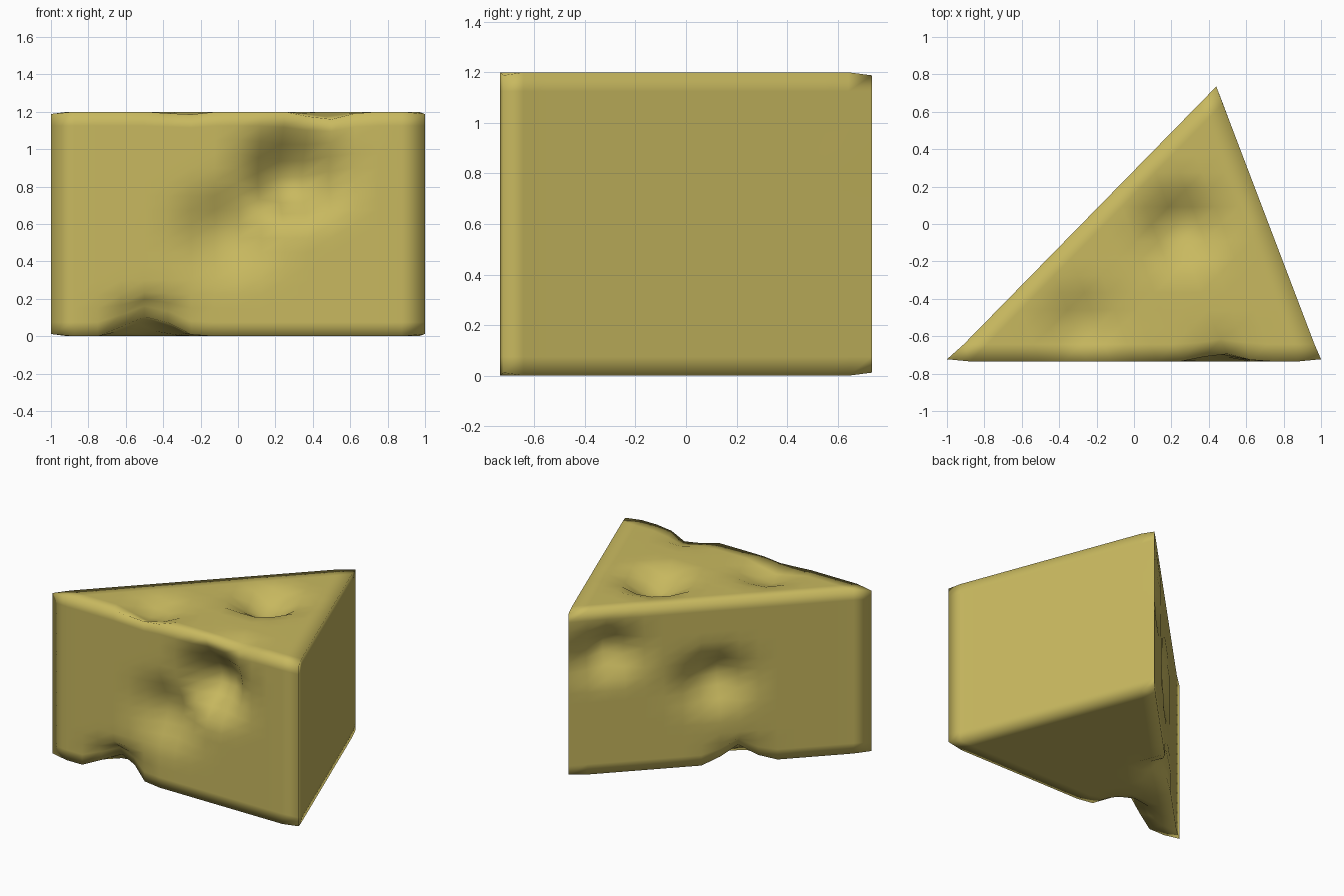
import bpy
import bmesh
from mathutils import Vector

cube = bpy.data.objects.get("Cube")
if cube:
    bpy.data.objects.remove(cube, do_unlink=True)

HEIGHT = 1.2
FRONT = -0.735
left_tip = Vector((-1, FRONT, 0))
right_tip = Vector((1, FRONT, 0))
back_tip = Vector((0.44, 0.735, 0))


def on_slant(fraction, z):
    """Point on the slanted side, measured from the back tip."""
    p = back_tip.lerp(left_tip, fraction)
    return (p.x, p.y, z)


# Hollows: centre, radius, depth, push direction
hollows = [
    ((0.30, FRONT, 0.87), 0.34, 0.28, (-0.15, 1, -0.2)),
    ((-0.05, FRONT, 0.56), 0.34, 0.12, (0, 1, 0)),
    ((-0.48, FRONT, 0.0), 0.28, 0.15, (0, 0.7, 0.7)),
    ((0.47, FRONT, HEIGHT), 0.22, 0.06, (0, 0.7, -0.7)),
    ((0.25, -0.02, HEIGHT), 0.29, 0.15, (0, 0, -1)),
    ((-0.28, -0.54, HEIGHT), 0.27, 0.08, (0, 0, -1)),
    (on_slant(0.13, 0.87), 0.26, 0.16, (0.7, -0.7, 0)),
    (on_slant(0.48, 0.61), 0.29, 0.16, (0.7, -0.7, 0)),
    (on_slant(0.56, 0.0), 0.22, 0.12, (0.3, -0.3, 1)),
]

# Triangular wedge block
bm = bmesh.new()
base = bm.faces.new([bm.verts.new(p) for p in (left_tip, right_tip, back_tip)])
extruded = bmesh.ops.extrude_face_region(bm, geom=[base], use_keep_orig=True)
top_verts = [g for g in extruded["geom"] if isinstance(g, bmesh.types.BMVert)]
bmesh.ops.translate(bm, verts=top_verts, vec=(0, 0, HEIGHT))
bmesh.ops.subdivide_edges(bm, edges=bm.edges[:], cuts=15, use_grid_fill=True)
bmesh.ops.recalc_face_normals(bm, faces=bm.faces[:])


def on_upright(vert, tip):
    return (vert.co.xy - tip.xy).length < 0.001


# The upright edge at the back stays crisp
for edge in bm.edges:
    if all(on_upright(v, back_tip) for v in edge.verts):
        edge.smooth = False

# Slightly worn corners
tips = (left_tip, right_tip, back_tip)
moves = {}
for vert in bm.verts:
    move = Vector()
    if any(on_upright(vert, t) for t in tips):
        if vert.co.y < 0:
            move.y = 0.012
        if vert.co.z < 0.001:
            move.z = 0.012
        elif vert.co.z > HEIGHT - 0.001:
            move.z = -0.012
    # Press in the hollows with a soft falloff
    for centre, radius, depth, direction in hollows:
        t = 1 - (vert.co - Vector(centre)).length / radius
        if t > 0:
            move += Vector(direction).normalized() * depth * t * t * (3 - 2 * t)
    moves[vert] = move
for vert, move in moves.items():
    vert.co += move

for face in bm.faces:
    face.smooth = True

mesh = bpy.data.meshes.new("cheese_wedge")
bm.to_mesh(mesh)
bm.free()
wedge = bpy.data.objects.new("cheese_wedge", mesh)
bpy.context.collection.objects.link(wedge)

# Cheese colour
colour = (0.58, 0.485, 0.115, 1)
mat = bpy.data.materials.new("cheese_yellow")
mat.use_nodes = True
mat.diffuse_color = colour
shader = next(n for n in mat.node_tree.nodes if n.type == "BSDF_PRINCIPLED")
shader.inputs["Base Color"].default_value = colour
mesh.materials.append(mat)
